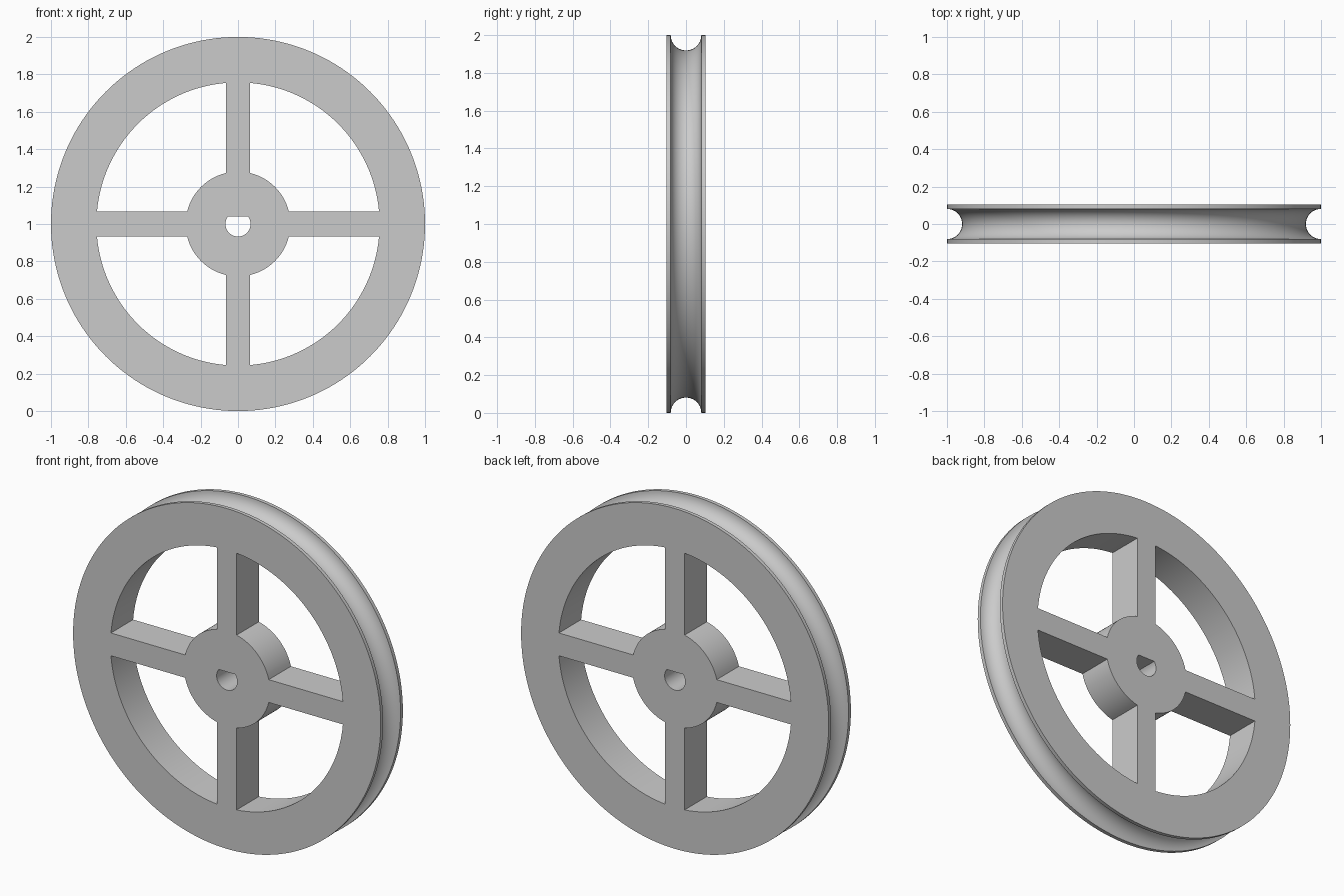
import bpy, bmesh
from math import sin, cos, asin, acos, pi, radians

HALF_WIDTH = 0.103     # half thickness of the wheel
OUTER, RIM_INNER, HUB = 1.0, 0.757, 0.28
GROOVE = 0.081         # radius of the round cord groove
SPOKE_X, SPOKE_Z = 0.063, 0.067   # half widths: upright and level spokes
BORE, BORE_FLAT = 0.067, 0.04
SEGMENTS = 160

cube = bpy.data.objects.get("Cube")
if cube:
    bpy.data.objects.remove(cube, do_unlink=True)

grey = bpy.data.materials.new("light grey")
grey.use_nodes = True
colour = (0.6, 0.6, 0.6, 1)
grey.diffuse_color = colour
grey.node_tree.nodes["Principled BSDF"].inputs["Base Color"].default_value = colour


def new_object(name, bm):
    bmesh.ops.recalc_face_normals(bm, faces=bm.faces)
    mesh = bpy.data.meshes.new(name)
    bm.to_mesh(mesh)
    bm.free()
    mesh.materials.append(grey)
    obj = bpy.data.objects.new(name, mesh)
    bpy.context.collection.objects.link(obj)
    return obj


def skin(bm, rings):
    """Bridge equal closed rings of points and cap both ends."""
    loops = [[bm.verts.new(p) for p in ring] for ring in rings]
    for a, b in zip(loops, loops[1:]):
        for i in range(len(a)):
            j = (i + 1) % len(a)
            bm.faces.new((a[i], a[j], b[j], b[i]))
    bm.faces.new(loops[0])
    bm.faces.new(loops[-1])


def arc(radius, start, end, steps):
    return [(radius * cos(start + (end - start) * i / steps),
             radius * sin(start + (end - start) * i / steps))
            for i in range(steps + 1)]


def prism(bm, outline):
    """Cutter prism running through the wheel along y."""
    skin(bm, [[(x, y, z + OUTER) for x, z in outline]
              for y in (-2 * HALF_WIDTH, 2 * HALF_WIDTH)])


# Grooved disc: (radius, y) profile turned about the axle
groove = [(OUTER - r, y) for r, y in arc(GROOVE, -pi / 2, pi / 2, 20)]
profile = [(OUTER, -HALF_WIDTH)] + groove + [(OUTER, HALF_WIDTH)]
bm = bmesh.new()
skin(bm, [[(r * cos(2 * pi * i / SEGMENTS), y, OUTER + r * sin(2 * pi * i / SEGMENTS))
           for i in range(SEGMENTS)] for r, y in profile])
wheel = new_object("pulley_wheel", bm)

# Four windows leave the spokes, rim and hub standing
bm = bmesh.new()
window = (arc(RIM_INNER, asin(SPOKE_Z / RIM_INNER), acos(SPOKE_X / RIM_INNER), 32)
          + arc(HUB, acos(SPOKE_X / HUB), asin(SPOKE_Z / HUB), 16))
for sx in (-1, 1):
    for sz in (-1, 1):
        prism(bm, [(sx * x, sz * z) for x, z in window])

# D-shaped axle bore with its flat on top
flat = asin(BORE_FLAT / BORE)
prism(bm, arc(BORE, pi - flat, 2 * pi + flat, 32))
cutter = new_object("window_and_bore_cutter", bm)
cutter.hide_render = True

# Cut the openings and drop the cutter
cut = wheel.modifiers.new("openings", "BOOLEAN")
cut.operation = "DIFFERENCE"
cut.solver = "EXACT"
cut.object = cutter
bpy.ops.object.select_all(action="DESELECT")
wheel.select_set(True)
bpy.context.view_layer.objects.active = wheel
bpy.ops.object.modifier_apply(modifier=cut.name)
bpy.data.objects.remove(cutter, do_unlink=True)
bpy.ops.object.shade_smooth_by_angle(angle=radians(30))
